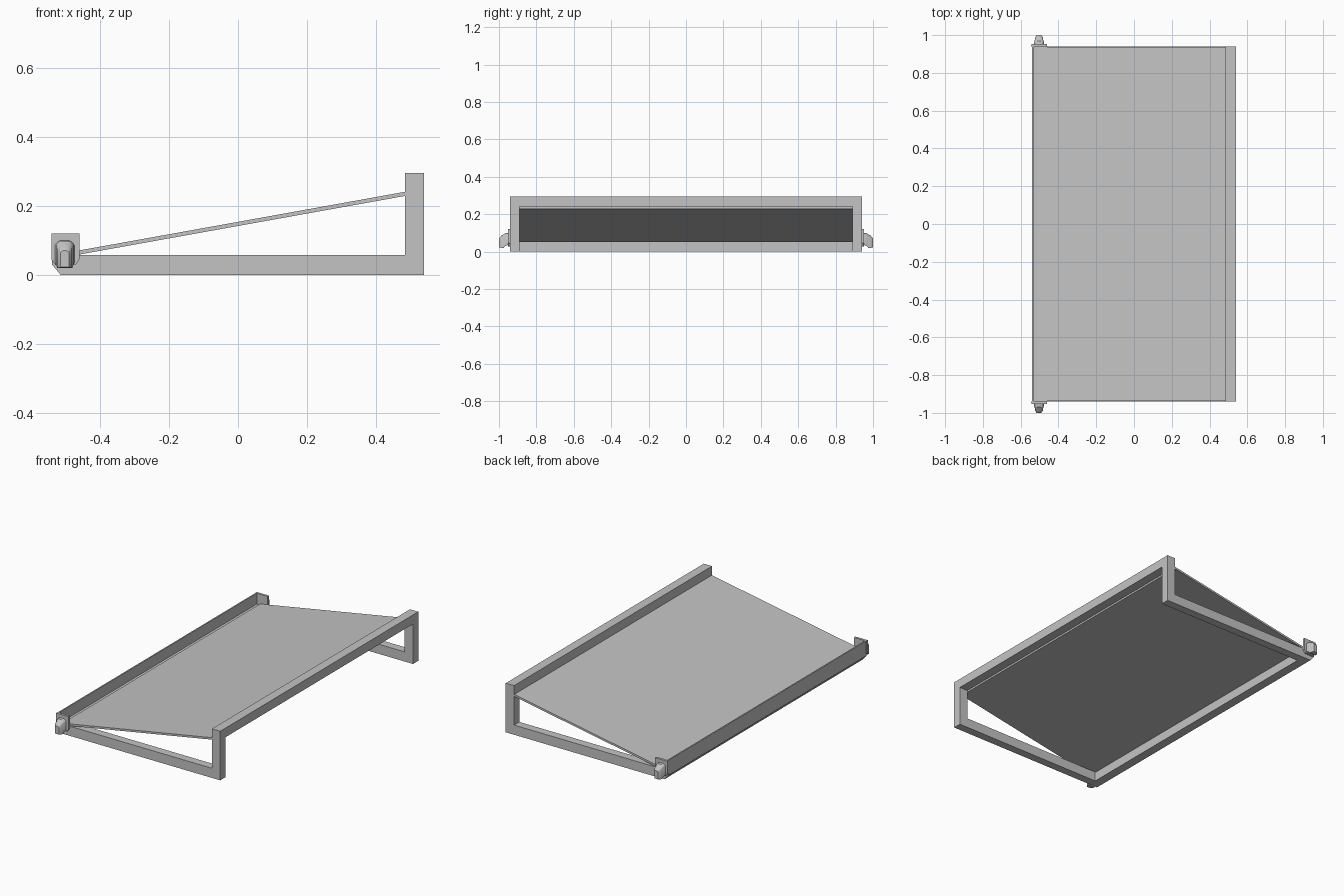
import bpy, bmesh
from mathutils import Vector

if "Cube" in bpy.data.objects:
    bpy.data.objects.remove(bpy.data.objects["Cube"], do_unlink=True)

grey = bpy.data.materials.new("light_grey")
grey.use_nodes = True
grey.diffuse_color = (0.55, 0.55, 0.55, 1)
grey.node_tree.nodes["Principled BSDF"].inputs["Base Color"].default_value = (0.55, 0.55, 0.55, 1)


def finish(name, bm):
    bmesh.ops.recalc_face_normals(bm, faces=bm.faces)
    me = bpy.data.meshes.new(name)
    bm.to_mesh(me)
    bm.free()
    me.materials.append(grey)
    ob = bpy.data.objects.new(name, me)
    bpy.context.collection.objects.link(ob)
    return ob


def extrude_y(name, profile, y0, y1):
    """Extrude a closed x-z outline from y0 to y1."""
    bm = bmesh.new()
    face = bm.faces.new([bm.verts.new((x, y0, z)) for x, z in profile])
    new = bmesh.ops.extrude_face_region(bm, geom=[face])["geom"]
    verts = [v for v in new if isinstance(v, bmesh.types.BMVert)]
    bmesh.ops.translate(bm, verts=verts, vec=(0, y1 - y0, 0))
    return finish(name, bm)


def box(name, x0, x1, y0, y1, z0, z1):
    return extrude_y(name, [(x0, z0), (x1, z0), (x1, z1), (x0, z1)], y0, y1)


def loft(name, sections):
    """Skin arched sections given as (y, x centre, half width, z low, z high)."""
    bm = bmesh.new()
    rings = []
    for y, cx, w, lo, hi in sections:
        c = min(w, hi - lo) * 0.5
        outline = [(-w, lo), (w, lo), (w, hi - c), (w * 0.8, hi - c * 0.4), (w * 0.45, hi),
                   (-w * 0.45, hi), (-w * 0.8, hi - c * 0.4), (-w, hi - c)]
        rings.append([bm.verts.new((cx + x, y, z)) for x, z in outline])
    for a, b in zip(rings, rings[1:]):
        for i in range(len(a)):
            j = (i + 1) % len(a)
            bm.faces.new((a[i], a[j], b[j], b[i]))
    bm.faces.new(rings[0])
    bm.faces.new(rings[-1])
    return finish(name, bm)


# Raised beam along the high edge
box("top_beam", 0.485, 0.54, -0.94, 0.94, 0.24, 0.295)

# Sloping panel
extrude_y("sloping_panel", [(-0.51, 0.05), (0.485, 0.229), (0.485, 0.241), (-0.51, 0.062)],
          -0.938, 0.938)

# Low edge beam with an upstanding outer wall
extrude_y("gutter_beam", [(-0.54, 0.12), (-0.54, 0.03), (-0.515, 0), (-0.46, 0),
                          (-0.46, 0.055), (-0.532, 0.055), (-0.532, 0.12)], -0.94, 0.94)

for s, side in ((-1, "right"), (1, "left")):
    # L-shaped side frame: rail and post
    extrude_y(side + "_side_frame", [(-0.46, 0), (0.54, 0), (0.54, 0.24), (0.485, 0.24),
                                     (0.485, 0.058), (-0.46, 0.058)], s * 0.89, s * 0.94)
    # Gutter end plate with clipped lower corners
    extrude_y(side + "_end_plate", [(-0.542, 0.12), (-0.542, 0.045), (-0.53, 0.028),
                                    (-0.472, 0.028), (-0.46, 0.045), (-0.46, 0.12)],
              s * 0.938, s * 0.952)
    # Outlet spout bending downward
    ob = loft(side + "_outlet_spout", [
        (s * 0.95, -0.503, 0.028, 0.035, 0.1), (s * 0.968, -0.503, 0.025, 0.03, 0.098),
        (s * 0.974, -0.503, 0.022, 0.02, 0.092), (s * 0.988, -0.503, 0.021, 0.02, 0.085),
        (s * 1.0, -0.503, 0.012, 0.022, 0.07)])
    bpy.context.view_layer.objects.active = ob
    ob.select_set(True)
    bpy.ops.object.shade_smooth_by_angle(angle=0.6)
    ob.select_set(False)
